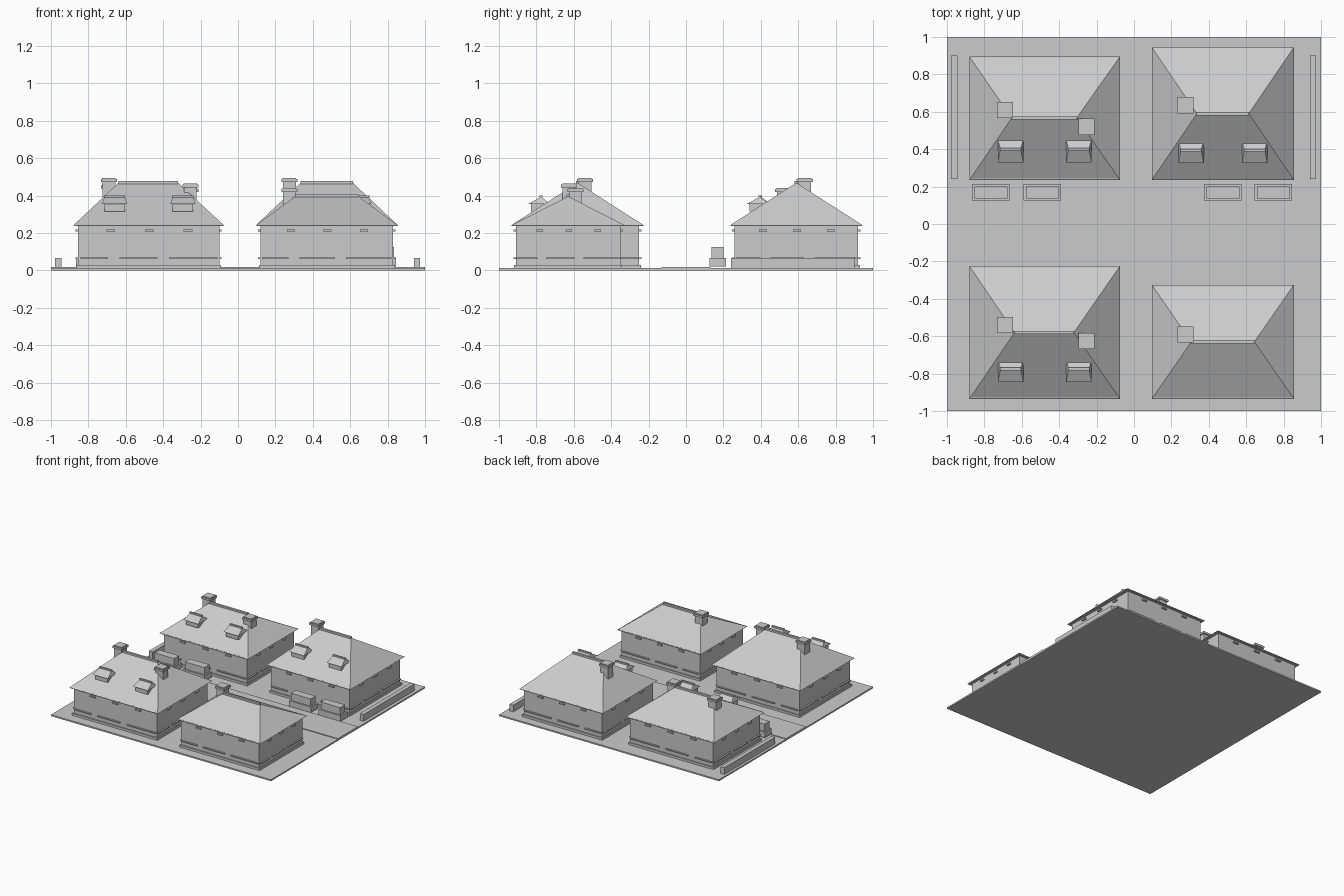
import bpy
import bmesh

if "Cube" in bpy.data.objects:
    bpy.data.objects.remove(bpy.data.objects["Cube"], do_unlink=True)

grey = bpy.data.materials.new("plain_grey")
grey.use_nodes = True
grey.diffuse_color = (0.6, 0.6, 0.6, 1)
grey.node_tree.nodes["Principled BSDF"].inputs["Base Color"].default_value = (0.6, 0.6, 0.6, 1)


def finish(name, bm):
    """Turn a bmesh into a named, flat shaded object."""
    bmesh.ops.recalc_face_normals(bm, faces=bm.faces)
    mesh = bpy.data.meshes.new(name)
    bm.to_mesh(mesh)
    bm.free()
    mesh.materials.append(grey)
    obj = bpy.data.objects.new(name, mesh)
    bpy.context.collection.objects.link(obj)
    return obj


def add_frustum(bm, low, high):
    """Join two level rectangles, each (x0, x1, y0, y1, z)."""
    rings = []
    for x0, x1, y0, y1, z in (low, high):
        rings.append([bm.verts.new(p) for p in
                      ((x0, y0, z), (x1, y0, z), (x1, y1, z), (x0, y1, z))])
    a, b = rings
    bm.faces.new(a[::-1])
    bm.faces.new(b)
    for i in range(4):
        j = (i + 1) % 4
        bm.faces.new((a[i], a[j], b[j], b[i]))


def add_box(bm, x0, x1, y0, y1, z0, z1):
    add_frustum(bm, (x0, x1, y0, y1, z0), (x0, x1, y0, y1, z1))


def box(name, *size):
    bm = bmesh.new()
    add_box(bm, *size)
    return finish(name, bm)


def inset(rect, d):
    x0, x1, y0, y1 = rect
    return x0 + d, x1 - d, y0 + d, y1 - d


EAVES = 0.245


def trim(name, rect, spans, z0, z1):
    """Short ledges along all four walls; spans are fractions of the wall."""
    bm = bmesh.new()
    x0, x1, y0, y1 = inset(rect, 0.012)
    for a, b in spans:
        xa, xb = x0 + a * (x1 - x0), x0 + b * (x1 - x0)
        ya, yb = y0 + a * (y1 - y0), y0 + b * (y1 - y0)
        for y in (y0, y1 - 0.03):
            add_box(bm, xa, xb, y, y + 0.03, z0, z1)
        for x in (x0, x1 - 0.03):
            add_box(bm, x, x + 0.03, ya, yb, z0, z1)
    finish(name, bm)


def chimney(name, x, y, base, top):
    bm = bmesh.new()
    for half, z0, z1 in ((0.034, base, top - 0.02),
                         (0.043, top - 0.022, top - 0.006),
                         (0.036, top - 0.006, top)):
        add_box(bm, x - half, x + half, y - half, y + half, z0, z1)
    finish(name, bm)


def dormer(name, x, y):
    """Small roof window with its ridge running across the slope."""
    bm = bmesh.new()
    add_box(bm, x - 0.055, x + 0.055, y - 0.045, y + 0.055, 0.315, 0.36)
    add_frustum(bm, (x - 0.068, x + 0.068, y - 0.06, y + 0.06, 0.355),
                (x - 0.055, x + 0.055, y + 0.005, y + 0.015, 0.39))
    add_box(bm, x - 0.057, x + 0.057, y + 0.003, y + 0.017, 0.388, 0.4)
    finish(name, bm)


def house(name, rect, ridge, chimneys, dormers):
    rx0, rx1, ry, rz = ridge
    # Plinth, walls and eaves
    box(name + "_plinth", *inset(rect, 0.016), 0, 0.03)
    box(name + "_walls", *inset(rect, 0.025), 0, EAVES)
    trim(name + "_sills", rect, ((0.03, 0.22), (0.30, 0.56), (0.64, 0.97)), 0.062, 0.07)
    trim(name + "_lintels", rect, ((0.21, 0.27), (0.475, 0.535), (0.74, 0.8)), 0.208, 0.219)
    box(name + "_eaves", *inset(rect, 0.006), 0.236, EAVES)
    # Hipped roof and ridge cap
    bm = bmesh.new()
    add_frustum(bm, (*rect, EAVES - 0.004), (rx0, rx1, ry - 0.002, ry + 0.002, rz))
    finish(name + "_roof", bm)
    box(name + "_ridge_cap", rx0, rx1, ry - 0.009, ry + 0.009, rz - 0.012, rz + 0.01)
    for i, (x, y, top) in enumerate(chimneys, 1):
        chimney(f"{name}_chimney_{i}", x, y, 0.3, top)
    for i, (x, y) in enumerate(dormers, 1):
        dormer(f"{name}_dormer_{i}", x, y)


# Ground and road
box("ground", -1, 1, -1, 1, 0, 0.012)
box("road", -1, 1, -0.13, 0.13, 0.01, 0.018)

# Four houses
house("back_right_house", (-0.88, -0.075, 0.235, 0.895), (-0.655, -0.305, 0.567, 0.425),
      ((-0.69, 0.61, 0.46), (-0.255, 0.52, 0.44)), ((-0.66, 0.39), (-0.295, 0.39)))
house("back_left_house", (0.095, 0.855, 0.235, 0.945), (0.335, 0.615, 0.59, 0.467),
      ((0.275, 0.635, 0.495),), ((0.305, 0.385), (0.645, 0.385)))
house("front_right_house", (-0.88, -0.075, -0.935, -0.225), (-0.64, -0.32, -0.58, 0.467),
      ((-0.69, -0.54, 0.495), (-0.255, -0.625, 0.465)), ((-0.66, -0.785), (-0.295, -0.785)))
house("front_left_house", (0.095, 0.855, -0.935, -0.325), (0.305, 0.645, -0.63, 0.395),
      ((0.275, -0.59, 0.44),), ())

# Hedges along the two sides
for side, x in (("right", -0.962), ("left", 0.957)):
    box(side + "_hedge", x - 0.017, x + 0.017, 0.24, 0.9, 0, 0.067)

# Parked cars: wide body with an inset cabin
for i, x in enumerate((-0.765, -0.49, 0.475, 0.745), 1):
    rect = (x - 0.1, x + 0.1, 0.125, 0.213)
    box(f"car_{i}_body", *rect, 0.02, 0.066)
    box(f"car_{i}_cabin", *inset(rect, 0.012), 0.06, 0.125)
